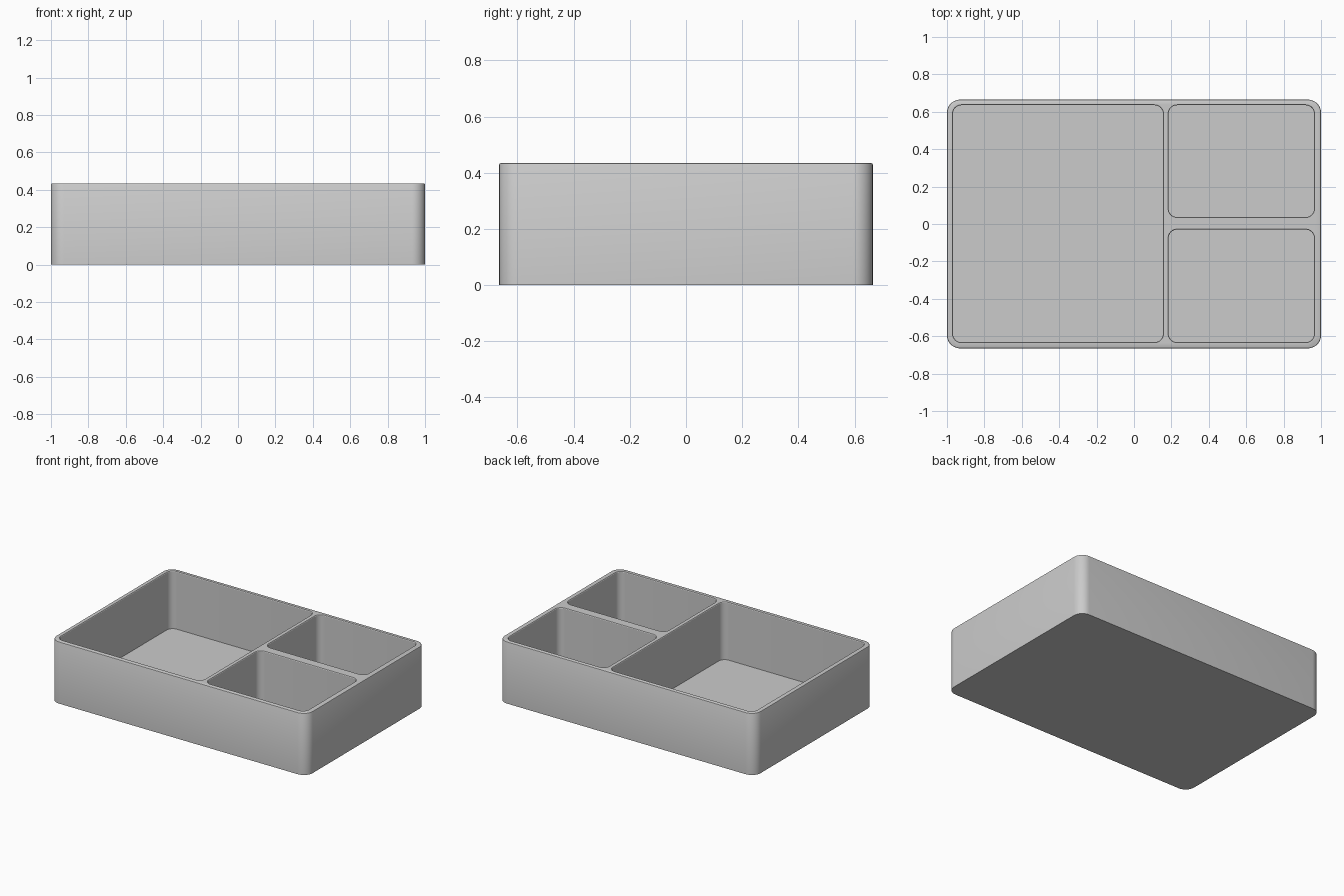
import bpy, bmesh, math

if "Cube" in bpy.data.objects:
    bpy.data.objects.remove(bpy.data.objects["Cube"])


def outline(x0, x1, y0, y1, r, seg=8):
    """Rounded rectangle, counter-clockwise."""
    pts = []
    for cx, cy, start in ((x1 - r, y1 - r, 0), (x0 + r, y1 - r, 90),
                          (x0 + r, y0 + r, 180), (x1 - r, y0 + r, 270)):
        for i in range(seg + 1):
            a = math.radians(start + 90 * i / seg)
            pts.append((cx + r * math.cos(a), cy + r * math.sin(a)))
    return pts


def rounded_block(name, x0, x1, y0, y1, r, levels):
    """Stack rounded outlines; each level is (height, outward offset)."""
    bm = bmesh.new()
    rings = []
    for z, o in levels:
        pts = outline(x0 - o, x1 + o, y0 - o, y1 + o, r + o)
        rings.append([bm.verts.new((x, y, z)) for x, y in pts])
    bm.faces.new(rings[0][::-1])
    bm.faces.new(rings[-1])
    n = len(rings[0])
    for a, b in zip(rings, rings[1:]):
        for i in range(n):
            j = (i + 1) % n
            bm.faces.new((a[i], a[j], b[j], b[i]))
    mesh = bpy.data.meshes.new(name)
    bm.to_mesh(mesh)
    bm.free()
    ob = bpy.data.objects.new(name, mesh)
    bpy.context.collection.objects.link(ob)
    return ob


HEIGHT, FLOOR = 0.435, 0.03

# Outer tray body with a softened top edge
tray = rounded_block("divided_tray", -1, 1, -0.665, 0.665, 0.07,
                     [(0, 0), (HEIGHT - 0.006, 0), (HEIGHT - 0.002, -0.002),
                      (HEIGHT, -0.006)])

# Compartments: one large on the left, two small on the right
compartments = {
    "large_compartment": (-0.968, 0.155, -0.632, 0.635),
    "back_compartment": (0.185, 0.963, 0.037, 0.635),
    "front_compartment": (0.185, 0.963, -0.632, -0.03),
}
bpy.context.view_layer.objects.active = tray
tray.select_set(True)
for name, box in compartments.items():
    cutter = rounded_block(name + "_cutter", *box, 0.045,
                           [(FLOOR, 0), (HEIGHT - 0.004, 0),
                            (HEIGHT + 0.002, 0.004), (HEIGHT + 0.1, 0.004)])
    cut = tray.modifiers.new(name, 'BOOLEAN')
    cut.operation = 'DIFFERENCE'
    cut.solver = 'EXACT'
    cut.object = cutter
    bpy.ops.object.modifier_apply(modifier=cut.name)
    bpy.data.objects.remove(cutter)

bpy.ops.object.shade_smooth_by_angle(angle=math.radians(30))
